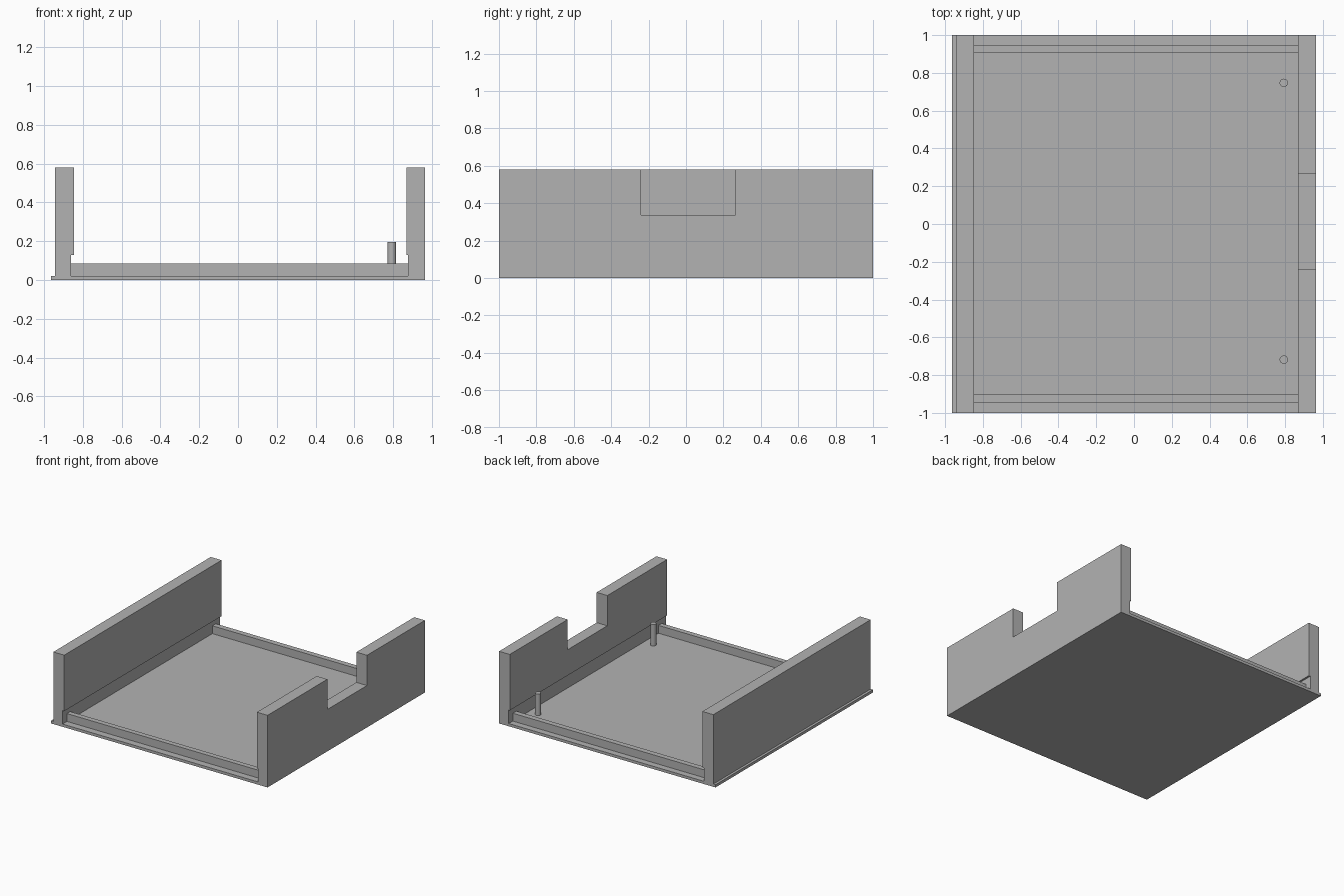
import bpy
import bmesh

cube = bpy.data.objects.get("Cube")
if cube:
    bpy.data.objects.remove(cube, do_unlink=True)

grey = bpy.data.materials.new("plain grey")
grey.use_nodes = True
colour = (0.448, 0.448, 0.448, 1)
grey.diffuse_color = colour
grey.node_tree.nodes["Principled BSDF"].inputs["Base Color"].default_value = colour


def finish(name, bm):
    bmesh.ops.recalc_face_normals(bm, faces=bm.faces)
    mesh = bpy.data.meshes.new(name)
    bm.to_mesh(mesh)
    bm.free()
    mesh.materials.append(grey)
    obj = bpy.data.objects.new(name, mesh)
    bpy.context.collection.objects.link(obj)
    return obj


def extrude_y(name, outline, y0, y1):
    """Extrude an x-z outline along y."""
    bm = bmesh.new()
    face = bm.faces.new([bm.verts.new((x, y0, z)) for x, z in outline])
    moved = bmesh.ops.extrude_face_region(bm, geom=[face])["geom"]
    verts = [v for v in moved if isinstance(v, bmesh.types.BMVert)]
    bmesh.ops.translate(bm, verts=verts, vec=(0, y1 - y0, 0))
    return finish(name, bm)


def box(name, x0, x1, y0, y1, z0, z1):
    return extrude_y(name, [(x0, z0), (x1, z0), (x1, z1), (x0, z1)], y0, y1)


def wall(name, outer, inner, recess):
    """Full-length wall with a shallow recess along its inner foot."""
    outline = [(outer, FLOOR), (recess, FLOOR), (recess, 0.13),
               (inner, 0.13), (inner, TOP), (outer, TOP)]
    return extrude_y(name, outline, -1, 1)


FLOOR, TOP = 0.022, 0.58

# Base plate, projecting slightly past the right wall
box("base_plate", -0.963, 0.963, -1, 1, 0, FLOOR)

# Side walls
wall("right_wall", -0.943, -0.846, -0.861)
left_wall = wall("left_wall", 0.963, 0.868, 0.877)

# Notch in the top of the left wall
cutter = box("notch_cutter", 0.8, 1.05, -0.24, 0.264, 0.337, 0.7)
cutter.hide_render = True
cutter.hide_set(True)
cutter.display_type = "WIRE"
notch = left_wall.modifiers.new("notch", "BOOLEAN")
notch.operation = "DIFFERENCE"
notch.solver = "EXACT"
notch.object = cutter

# Low rails across the open ends
for name, y0, y1 in (("front_rail", -0.944, -0.902), ("back_rail", 0.904, 0.948)):
    box(name, -0.861, 0.877, y0, y1, FLOOR, 0.085)

# Pegs beside the left wall
for name, y in (("front_peg", -0.718), ("back_peg", 0.747)):
    bpy.ops.mesh.primitive_cylinder_add(
        vertices=32, radius=0.022, depth=0.195 - FLOOR,
        location=(0.793, y, (0.195 + FLOOR) / 2))
    peg = bpy.context.object
    peg.name = name
    peg.data.materials.append(grey)
    bpy.ops.object.shade_smooth_by_angle()
